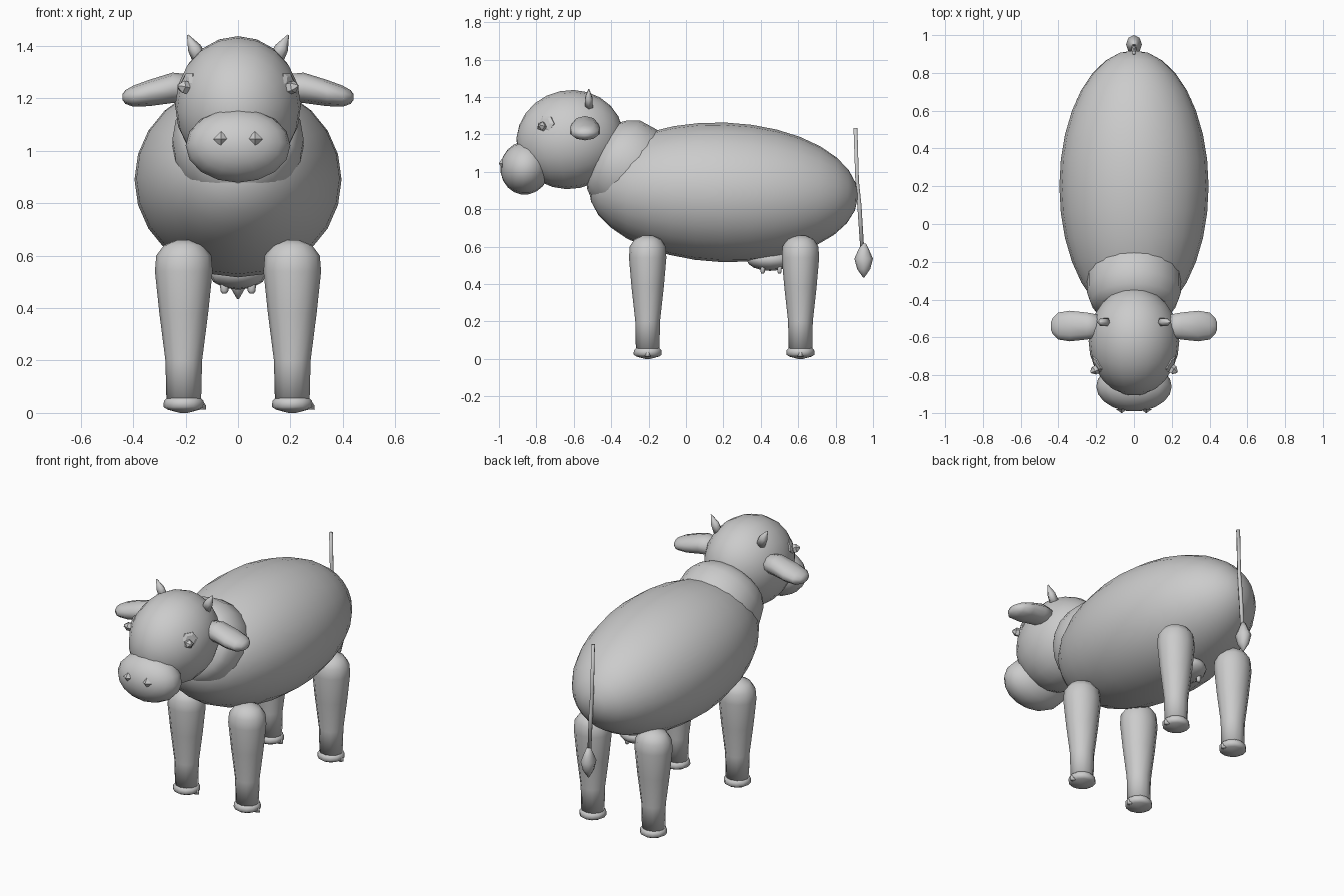
import bpy, bmesh
from math import radians, cos, sin, pi
from mathutils import Matrix, Vector, Euler

cube = bpy.data.objects.get("Cube")
if cube:
    bpy.data.objects.remove(cube, do_unlink=True)

grey = bpy.data.materials.new("plain grey")
grey.use_nodes = True
grey.diffuse_color = (0.6, 0.6, 0.6, 1)
grey.node_tree.nodes["Principled BSDF"].inputs["Base Color"].default_value = (0.6, 0.6, 0.6, 1)


def finish(name, bm, loc, rot, flat=False):
    """Turn a bmesh into a placed, shaded object."""
    turn = Euler([radians(a) for a in rot]).to_matrix().to_4x4()
    bm.transform(Matrix.Translation(loc) @ turn)
    bmesh.ops.recalc_face_normals(bm, faces=bm.faces)
    for f in bm.faces:
        f.smooth = not flat
    mesh = bpy.data.meshes.new(name)
    bm.to_mesh(mesh)
    bm.free()
    mesh.materials.append(grey)
    obj = bpy.data.objects.new(name, mesh)
    bpy.context.collection.objects.link(obj)
    return obj


def ball(name, loc, size, rot=(0, 0, 0), sides=20, rings=12):
    """Ellipsoid with its poles along y."""
    bm = bmesh.new()
    bmesh.ops.create_uvsphere(bm, u_segments=sides, v_segments=rings, radius=1)
    bm.transform(Matrix.Diagonal((*size, 1)) @ Matrix.Rotation(pi / 2, 4, 'X'))
    return finish(name, bm, loc, rot)


def loft(name, rings, loc=(0, 0, 0), rot=(0, 0, 0), sides=12, flat=False):
    """Skin elliptical rings (height, x radius, y radius, x shift, y shift)."""
    bm = bmesh.new()
    loops = []
    for z, rx, ry, *shift in rings:
        dx, dy = shift or (0, 0)
        loops.append([bm.verts.new((dx + rx * cos(2 * pi * i / sides),
                                    dy + ry * sin(2 * pi * i / sides), z))
                      for i in range(sides)])
    for low, high in zip(loops, loops[1:]):
        for i in range(sides):
            j = (i + 1) % sides
            bm.faces.new((low[i], low[j], high[j], high[i]))
    bm.faces.new(loops[0])
    bm.faces.new(loops[-1])
    return finish(name, bm, loc, rot, flat)


# Body and neck
ball("body", (0, 0.2, 0.89), (0.395, 0.72, 0.373), (-2, 0, 0), 24, 16)
loft("neck", [(-0.3, 0.2, 0.2), (-0.2, 0.25, 0.25), (-0.09, 0.25, 0.255),
              (-0.03, 0.23, 0.225), (0, 0.21, 0.2), (0.03, 0.15, 0.15)],
     (0, -0.44, 1.085), (64, 0, 0), 20)

# Head and muzzle
ball("head", (0, -0.62, 1.172), (0.24, 0.288, 0.264), (12, 0, 0))
ball("muzzle", (0, -0.86, 1.02), (0.2, 0.132, 0.143), (-8, 0, 0), 16, 10)

for side, label in ((1, "left"), (-1, "right")):
    # Nostrils
    loft(label + "_nostril", [(0, 0.03, 0.03), (0.02, 0.002, 0.002)],
         (side * 0.065, -0.98, 1.045), (90, 0, 0), 4, True)
    # Eyes
    out = Vector((side * 0.85, -0.5, 0.2))
    aim = [a * 180 / pi for a in out.to_track_quat('Z', 'Y').to_euler()]
    loft(label + "_eye", [(-0.02, 0.05, 0.045), (0.008, 0.05, 0.045), (0.016, 0.03, 0.03)],
         (side * 0.187, -0.745, 1.255), aim, 6, True)
    loft(label + "_pupil", [(0, 0.025, 0.025), (0.02, 0.025, 0.025), (0.04, 0.006, 0.006)],
         (side * 0.195, -0.765, 1.24), aim, 5, True)
    # Ears, tapering outward and slightly down
    loft(label + "_ear", [(0.17, 0.05, 0.06, 0, 0), (0.25, 0.058, 0.075, 0, 0),
                          (0.34, 0.05, 0.085, 0.02, 0), (0.4, 0.04, 0.075, 0.032, 0),
                          (0.43, 0.026, 0.045, 0.035, 0), (0.44, 0.012, 0.02, 0.035, 0)],
         (0, -0.54, 1.24), (0, 90, 0) if side > 0 else (0, 90, 180), 10)
    # Horns
    loft(label + "_horn", [(-0.03, 0.03, 0.025), (0.02, 0.026, 0.022), (0.075, 0.003, 0.003)],
         (side * 0.158, -0.52, 1.375), (0, side * 27, 0), 6)

    # Legs and hooves
    for y, end in ((-0.205, "front"), (0.612, "back")):
        name = f"{end}_{label}_"
        x = side * 0.207
        loft(name + "leg", [(0.04, 0.066, 0.063), (0.2, 0.07, 0.066), (0.38, 0.093, 0.086),
                            (0.54, 0.11, 0.1), (0.6, 0.105, 0.096), (0.64, 0.075, 0.07),
                            (0.66, 0.025, 0.025)], (x, y, 0), sides=12)
        loft(name + "hoof", [(0, 0.015, 0.015), (0.012, 0.06, 0.06), (0.022, 0.077, 0.075),
                             (0.045, 0.076, 0.074), (0.06, 0.062, 0.06)], (x, y, 0), sides=12)
        loft(name + "toe", [(0.012, 0.024, 0.016), (0.03, 0.022, 0.014), (0.055, 0.004, 0.004)],
             (x + 0.062, y, 0), sides=5)

    # Teats
    for y in (0.41, 0.5):
        loft(f"{label}_teat_{'front' if y < 0.45 else 'back'}",
             [(0.455, 0.008, 0.008), (0.465, 0.015, 0.013), (0.51, 0.018, 0.015)],
             (side * 0.052, y, 0), sides=6)

# Udder
ball("udder", (0, 0.45, 0.53), (0.11, 0.125, 0.06), sides=12, rings=8)

# Tail and tuft
loft("tail", [(0.59, 0.012, 0.012, 0, 0.942), (0.82, 0.013, 0.013, 0, 0.927),
              (0.95, 0.011, 0.011, 0, 0.915), (1.235, 0.011, 0.012, 0, 0.906)], sides=6)
loft("tail_tuft", [(0.435, 0.004, 0.004), (0.48, 0.03, 0.035), (0.535, 0.042, 0.05),
                   (0.58, 0.025, 0.03), (0.615, 0.012, 0.013)], (0, 0.95, 0), sides=8)
